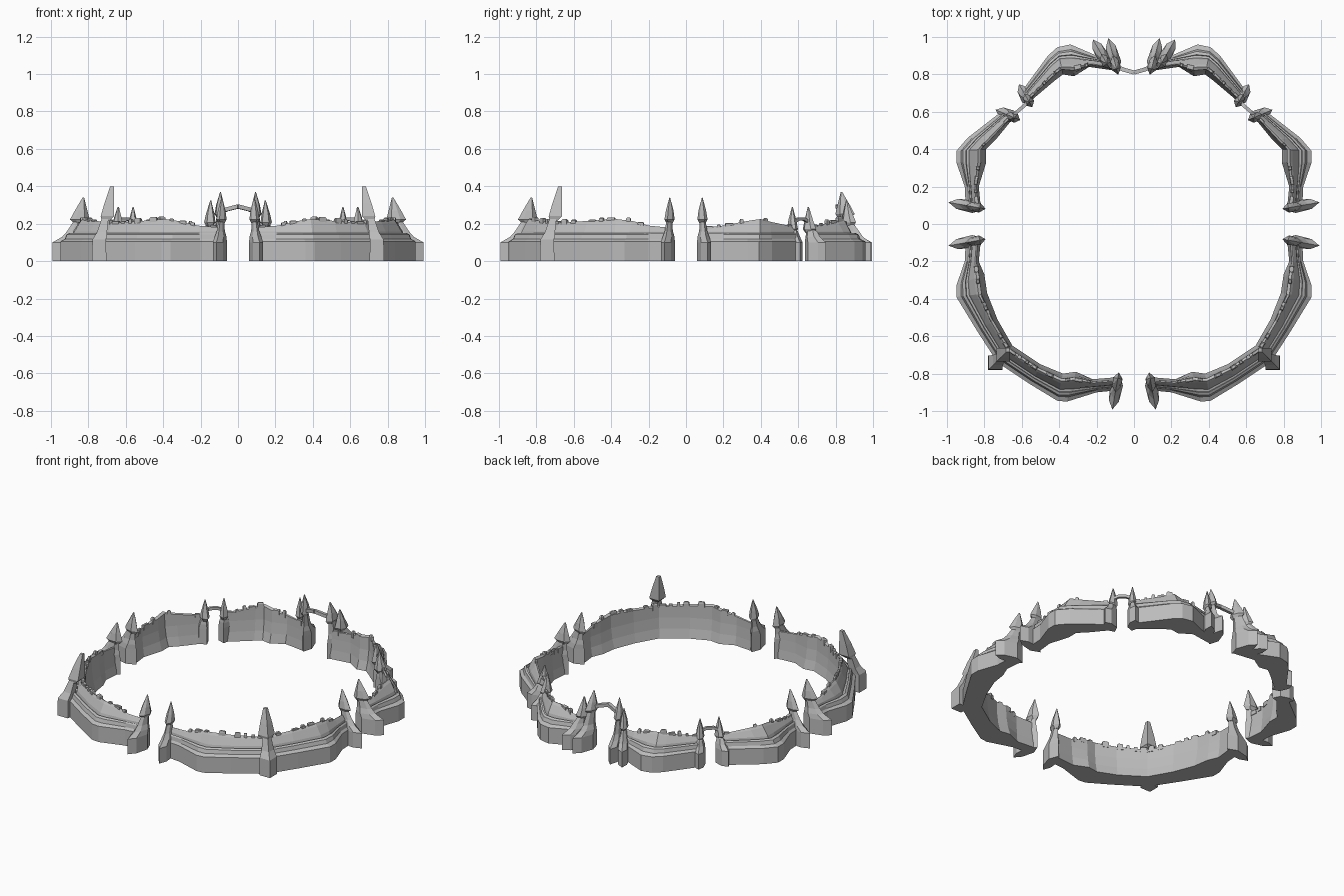
import bpy, bmesh, math, random
from mathutils import Vector

random.seed(4)
old = bpy.data.objects.get("Cube")
if old:
    bpy.data.objects.remove(old)

stone = bpy.data.materials.new("grey_stone")
stone.use_nodes = True
GREY = (0.5, 0.5, 0.5, 1)
stone.diffuse_color = GREY
stone.node_tree.nodes["Principled BSDF"].inputs["Base Color"].default_value = GREY
UP = Vector((0, 0, 1))


def finish(name, bm):
    """Turn a bmesh into a flat shaded object mirrored to the other side."""
    bmesh.ops.recalc_face_normals(bm, faces=bm.faces)
    mesh = bpy.data.meshes.new(name)
    bm.to_mesh(mesh)
    bm.free()
    mesh.materials.append(stone)
    ob = bpy.data.objects.new(name, mesh)
    bpy.context.collection.objects.link(ob)
    mod = ob.modifiers.new("Mirror", 'MIRROR')
    mod.use_mirror_merge = False
    return ob


def loft(bm, rings):
    """Skin a row of equal closed rings and cap both ends."""
    vs = [[bm.verts.new(p) for p in r] for r in rings]
    n = len(vs[0])
    for a, b in zip(vs, vs[1:]):
        for i in range(n):
            j = (i + 1) % n
            bm.faces.new((a[i], a[j], b[j], b[i]))
    bm.faces.new(vs[0])
    bm.faces.new(vs[-1])


# Wall section: fraction from outer to inner edge, height, share of crest rise
SECTION = [(0, 0, 0), (0, .105, 0), (.16, .118, 0), (.22, .142, 0), (.32, .15, 0),
           (.34, .135, 0), (.42, .138, 0), (.46, .158, 0), (.64, .16, .75),
           (.72, .16, 1), (.82, .16, .85), (.84, .13, 0), (.9, .06, 0), (1, 0, 0)]


def wall(name, stations):
    bm = bmesh.new()
    rows = [(Vector((*o, 0)), Vector((*i, 0)), t) for o, i, t in stations]
    loft(bm, [[o.lerp(i, f) + UP * (z + k * (t - .16)) for f, z, k in SECTION]
              for o, i, t in rows])
    finish(name, bm)

    # broken battlement stones along the crest
    bm = bmesh.new()
    for (o1, i1, t1), (o2, i2, t2) in zip(rows, rows[1:]):
        a, b = o1.lerp(i1, .75), o2.lerp(i2, .75)
        run = b - a
        along = run.normalized()
        side = UP.cross(along)
        count = int(run.length / .045)
        for k in range(count):
            if random.random() < .3:
                continue
            u = (k + .5) / count
            c = a.lerp(b, u) + UP * (t1 + (t2 - t1) * u)
            hl, hw = random.uniform(.008, .022), random.uniform(.007, .012)
            h = random.uniform(.005, .02)
            rings = []
            for z, s in ((-.025, 1.1), (h * .6, 1), (h, .6)):
                rings.append([c + along * x * hl * s + side * y * hw * s + UP * z
                              for x, y in ((-1, -1), (1, -1), (1, 1), (-1, 1))])
            loft(bm, rings)
    finish(name + "_battlements", bm)


# Four walls of each half, as (outer point, inner point, crest height)
wall("front_wall", [
    ((.10, -.89), (.10, -.82), .18), ((.20, -.90), (.22, -.83), .19),
    ((.36, -.95), (.31, -.79), .215), ((.41, -.945), (.38, -.80), .225),
    ((.55, -.86), (.50, -.75), .215), ((.73, -.74), (.65, -.65), .205),
    ((.84, -.57), (.73, -.51), .215), ((.95, -.39), (.785, -.37), .225),
    ((.95, -.33), (.80, -.27), .215), ((.905, -.20), (.83, -.20), .19),
    ((.90, -.10), (.82, -.10), .18)])
wall("back_wall", [
    ((.10, .88), (.10, .82), .18), ((.20, .90), (.24, .84), .19),
    ((.34, .96), (.32, .79), .215), ((.41, .945), (.38, .80), .225),
    ((.46, .90), (.42, .77), .215), ((.60, .71), (.55, .66), .185)])
wall("side_wall", [
    ((.71, .60), (.65, .56), .185), ((.89, .46), (.74, .45), .21),
    ((.95, .39), (.79, .40), .225), ((.95, .33), (.79, .33), .215),
    ((.905, .20), (.83, .20), .19), ((.90, .10), (.82, .10), .18)])


def lozenge(origin, out, near, far, half, z):
    """Six sided ring stretched along the outward direction."""
    side = UP.cross(out)
    span = far - near
    pts = ((near, 0), (near + span * .3, half), (near + span * .75, half * .8),
           (far, 0), (near + span * .75, -half * .8), (near + span * .3, -half))
    return [origin + out * d + side * s + UP * z for d, s in pts]


def gate_post(name, x, y, angle, reach, tip, blade=.095):
    """Buttress under a leaning blade; x, y is its inner end."""
    o = Vector((x, y, 0))
    out = Vector((math.cos(angle), math.sin(angle), 0))
    base = tip - .14
    bm = bmesh.new()
    loft(bm, [lozenge(o, out, *r) for r in (
        (0, reach, .034, 0), (0, reach, .034, .10), (.005, reach * .72, .03, .13),
        (.01, reach * .58, .02, .16), (.01, blade * .75, .014, base + .02))])
    finish(name, bm)
    bm = bmesh.new()
    loft(bm, [lozenge(o, out, *r) for r in (
        (.005, blade * .7, .014, base), (-.012, blade, .026, base + .022),
        (.0, blade * .72, .02, base + .07), (.018, .026, .002, tip))])
    finish(name + "_blade", bm)


rad = math.radians
gate_post("front_gate_post", .083, -.805, rad(-80), .19, .34)
gate_post("side_gate_front_post", .805, -.083, rad(-10), .19, .34)
gate_post("side_gate_back_post", .805, .083, rad(10), .19, .34)
gate_post("back_gate_post", .088, .81, rad(75), .19, .37)
gate_post("back_gate_outer_post", .135, .84, rad(60), .17, .325, .08)
gate_post("corner_gate_back_post", .55, .635, rad(60), .13, .29, .07)
gate_post("corner_gate_side_post", .62, .56, rad(23), .13, .29, .07)


# Tall spire on a tapering pier at each front corner
def square(c, r, z):
    p = Vector((c, -c, z))
    return [p + Vector((x * r, y * r, 0)) for x, y in ((-1, -1), (1, -1), (1, 1), (-1, 1))]


bm = bmesh.new()
loft(bm, [square(*r) for r in ((.742, .038, 0), (.742, .037, .115),
                               (.727, .027, .155), (.71, .017, .235))])
finish("corner_pier", bm)
bm = bmesh.new()
loft(bm, [square(*r) for r in ((.708, .02, .215), (.698, .036, .24),
                               (.688, .026, .31), (.674, .01, .398), (.672, .004, .40))])
finish("corner_spire", bm)


# Thin arched bars across the gates
def bar(name, points, half):
    pts = [Vector(p) for p in points]
    run = (pts[-1] - pts[0]).normalized()
    side = UP.cross(run).normalized()
    bm = bmesh.new()
    loft(bm, [[p + side * a * half + UP * b * half
               for a, b in ((-1, -1), (1, -1), (1, 1), (-1, 1))] for p in pts])
    finish(name, bm)


bar("back_gate_arch", [(.10, .845, .262), (.055, .825, .278), (0, .81, .292)], .011)
bar("corner_gate_arch", [(.56, .66, .205), (.59, .63, .225),
                         (.625, .60, .225), (.655, .57, .205)], .009)
